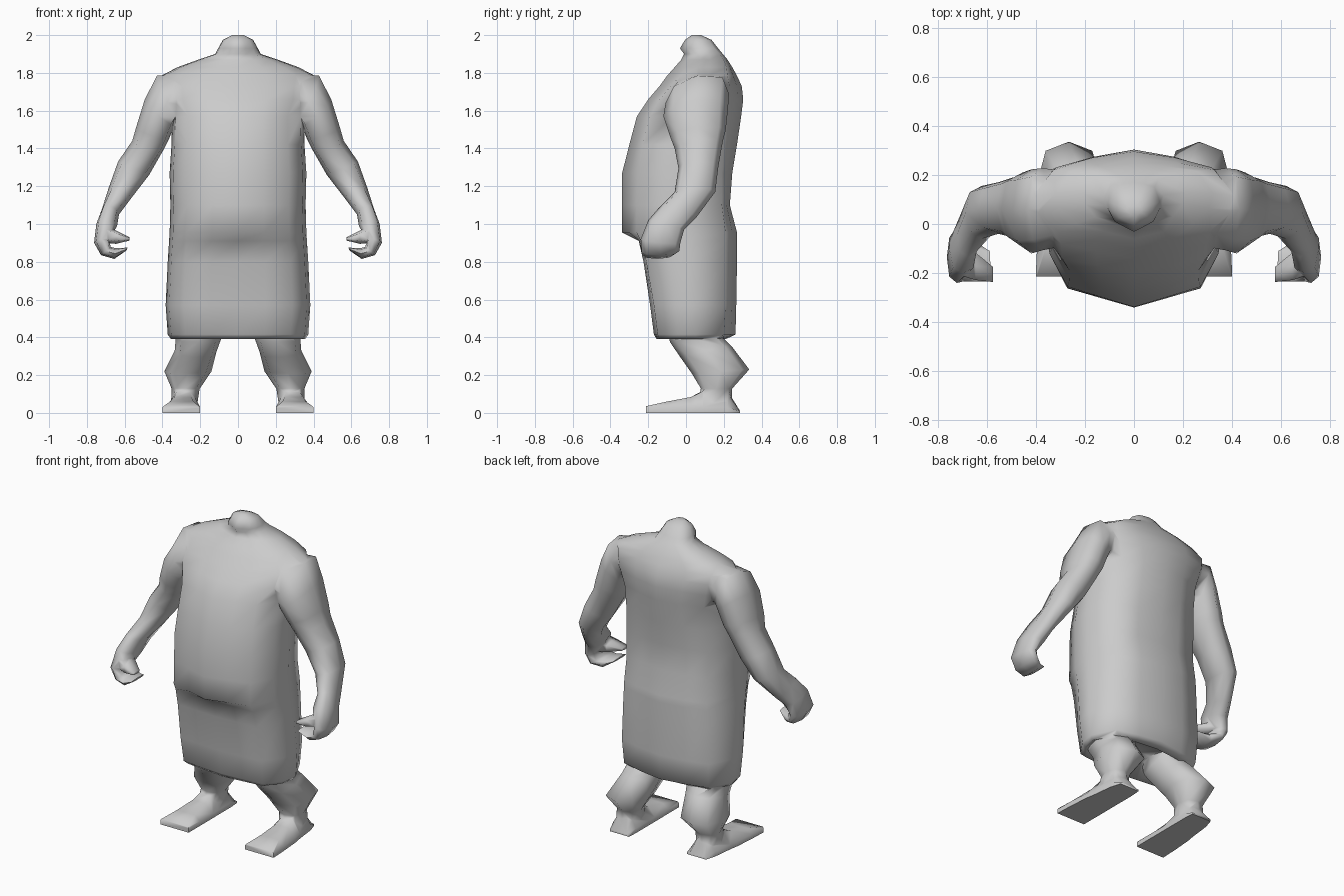
import bpy, bmesh, math
from mathutils import Vector

skin = bpy.data.materials.new("light grey")
skin.diffuse_color = (0.6, 0.6, 0.6, 1)


def loft(name, rings, mirror=True):
    """Skin a list of equal-length closed rings and cap both ends."""
    bm = bmesh.new()
    loops = [[bm.verts.new(p) for p in r] for r in rings]
    n = len(loops[0])
    for a, b in zip(loops, loops[1:]):
        for i in range(n):
            j = (i + 1) % n
            bm.faces.new((a[i], a[j], b[j], b[i]))
    bm.faces.new(loops[0][::-1])
    bm.faces.new(loops[-1])
    bmesh.ops.recalc_face_normals(bm, faces=bm.faces)
    mesh = bpy.data.meshes.new(name)
    bm.to_mesh(mesh)
    bm.free()
    mesh.materials.append(skin)
    ob = bpy.data.objects.new(name, mesh)
    bpy.context.collection.objects.link(ob)
    activate(ob)
    if mirror:
        mod = ob.modifiers.new("mirror", 'MIRROR')
        mod.use_mirror_merge = False
        bpy.ops.object.modifier_apply(modifier="mirror")
    return ob


def activate(ob):
    bpy.ops.object.select_all(action='DESELECT')
    ob.select_set(True)
    bpy.context.view_layer.objects.active = ob


def torso_ring(z, w, yf, yfs, ybs, yb):
    """Front centre, front corner, side, back corner and back centre, mirrored."""
    half = [(0.38 * w, yf + (yfs - yf) * 0.5), (0.75 * w, yfs),
            (0.95 * w, yfs + (ybs - yfs) * 0.3), (w, yfs + (ybs - yfs) * 0.58),
            (0.8 * w, ybs), (0.42 * w, yb + (ybs - yb) * 0.4)]
    pts = [(0, yf)] + half + [(0, yb)] + [(-x, y) for x, y in reversed(half)]
    return [(x, y, z) for x, y in pts]


def limb_ring(inner, outer, front, back, n=8, power=0.8):
    """Boxy oval from inner/outer points (x, z) and front/back points (y, z)."""
    c = Vector(((inner[0] + outer[0]) / 2, (front[0] + back[0]) / 2,
                (inner[1] + outer[1]) / 2))
    u = Vector(((outer[0] - inner[0]) / 2, 0, (outer[1] - inner[1]) / 2))
    v = Vector((0, (back[0] - front[0]) / 2, (back[1] - front[1]) / 2))

    def soft(s):
        return math.copysign(abs(s) ** power, s) if abs(s) > 1e-6 else 0.0
    return [c + u * soft(math.cos(t)) + v * soft(math.sin(t))
            for t in (2 * math.pi * i / n for i in range(n))]


# Body: skirt, overhanging belly, chest, sloping shoulders, neck
# z, half width, front centre, front corner, back corner, back centre
torso = [
    (0.45, 0.22, -0.04, -0.02, 0.14, 0.16),
    (0.39, 0.355, -0.155, -0.125, 0.17, 0.21),
    (0.415, 0.372, -0.17, -0.15, 0.20, 0.262),
    (0.57, 0.383, -0.19, -0.17, 0.21, 0.266),
    (0.80, 0.372, -0.225, -0.21, 0.21, 0.27),
    (0.91, 0.365, -0.25, -0.24, 0.21, 0.27),
    (0.955, 0.362, -0.338, -0.262, 0.21, 0.27),
    (1.10, 0.358, -0.34, -0.262, 0.19, 0.232),
    (1.27, 0.362, -0.338, -0.255, 0.19, 0.245),
    (1.42, 0.352, -0.30, -0.23, 0.20, 0.27),
    (1.57, 0.35, -0.26, -0.19, 0.22, 0.292),
    (1.66, 0.39, -0.20, -0.14, 0.23, 0.303),
    (1.73, 0.41, -0.14, -0.08, 0.23, 0.295),
    (1.785, 0.41, -0.10, -0.03, 0.22, 0.27),
    (1.83, 0.32, -0.06, 0.0, 0.215, 0.245),
    (1.87, 0.21, -0.025, 0.03, 0.20, 0.22),
    (1.90, 0.12, -0.01, 0.03, 0.18, 0.195),
    (1.93, 0.105, -0.032, 0.01, 0.15, 0.17),
    (1.975, 0.08, -0.005, 0.025, 0.12, 0.135),
    (2.00, 0.03, 0.03, 0.04, 0.07, 0.08),
]
body = loft("body", [torso_ring(*r) for r in torso], mirror=False)

# Arms growing out of the shoulders, with curled palm and fingers
arm = [
    ((0.15, 1.60), (0.22, 1.80), (-0.04, 1.70), (0.19, 1.71)),
    ((0.32, 1.56), (0.43, 1.785), (-0.115, 1.64), (0.235, 1.69)),
    ((0.335, 1.53), (0.50, 1.66), (-0.12, 1.57), (0.23, 1.62)),
    ((0.365, 1.45), (0.54, 1.51), (-0.085, 1.47), (0.21, 1.50)),
    ((0.39, 1.40), (0.56, 1.44), (-0.06, 1.40), (0.195, 1.44)),
    ((0.47, 1.26), (0.635, 1.33), (-0.04, 1.29), (0.17, 1.29)),
    ((0.555, 1.15), (0.685, 1.19), (-0.06, 1.20), (0.155, 1.20)),
    ((0.63, 1.05), (0.72, 1.08), (-0.135, 1.10), (0.055, 1.04)),
    ((0.64, 0.99), (0.75, 1.00), (-0.20, 1.02), (-0.01, 0.97)),
    ((0.68, 0.92), (0.762, 0.90), (-0.24, 0.92), (-0.03, 0.90)),
    ((0.675, 0.878), (0.725, 0.835), (-0.235, 0.86), (-0.035, 0.86)),
    ((0.645, 0.872), (0.655, 0.815), (-0.235, 0.845), (-0.07, 0.845)),
    ((0.585, 0.875), (0.59, 0.86), (-0.235, 0.868), (-0.11, 0.868)),
]
arms = loft("arms", [limb_ring(*r) for r in arm])

# Thumbs reaching inward above the fingers
thumb = [
    ((0.70, 0.90), (0.70, 0.99), (-0.22, 0.945), (-0.06, 0.945)),
    ((0.645, 0.895), (0.645, 0.965), (-0.235, 0.93), (-0.11, 0.93)),
    ((0.575, 0.912), (0.575, 0.93), (-0.24, 0.92), (-0.17, 0.92)),
]
thumbs = loft("thumbs", [limb_ring(*r, n=6) for r in thumb])

# Legs with bulging calves
leg = [
    ((0.08, 0.47), (0.34, 0.47), (-0.10, 0.47), (0.17, 0.47)),
    ((0.09, 0.39), (0.33, 0.39), (-0.085, 0.37), (0.19, 0.40)),
    ((0.115, 0.32), (0.335, 0.33), (-0.03, 0.29), (0.24, 0.35)),
    ((0.14, 0.22), (0.39, 0.22), (0.03, 0.21), (0.335, 0.23)),
    ((0.205, 0.125), (0.35, 0.125), (0.08, 0.125), (0.24, 0.125)),
    ((0.215, 0.05), (0.355, 0.05), (0.05, 0.07), (0.25, 0.05)),
]
legs = loft("legs", [limb_ring(*r) for r in leg])


# Flat wedge feet: y, inner x, outer x, top z, top inset
def foot_ring(y, x0, x1, z, inset):
    edge = min(z * 0.8, 0.03)
    return [(x0, y, 0), (x1, y, 0), (x1, y, edge),
            (x1 - inset, y, z), (x0 + inset, y, z), (x0, y, edge)]


foot = [
    (-0.213, 0.20, 0.40, 0.035, 0.005),
    (-0.10, 0.20, 0.395, 0.06, 0.035),
    (0.03, 0.20, 0.385, 0.088, 0.045),
    (0.09, 0.20, 0.375, 0.115, 0.05),
    (0.22, 0.20, 0.36, 0.11, 0.05),
    (0.285, 0.205, 0.34, 0.012, 0.02),
]
feet = loft("feet", [foot_ring(*r) for r in foot])

# Fuse everything into one continuous skin
for part in (arms, thumbs, legs, feet):
    activate(body)
    mod = body.modifiers.new("fuse", 'BOOLEAN')
    mod.operation = 'UNION'
    mod.solver = 'EXACT'
    mod.object = part
    bpy.ops.object.modifier_apply(modifier="fuse")
    bpy.data.objects.remove(part)

# Soften the shoulder and ankle joins
bm = bmesh.new()
bm.from_mesh(body.data)
bmesh.ops.remove_doubles(bm, verts=bm.verts, dist=0.006)
joins = [v for v in bm.verts if (abs(v.co.x) > 0.3 and 1.6 < v.co.z < 1.76)
         or 0.06 < v.co.z < 0.14]
bmesh.ops.smooth_vert(bm, verts=joins, factor=0.3, use_axis_x=True,
                      use_axis_y=True, use_axis_z=True)
bm.to_mesh(body.data)
bm.free()
activate(body)
bpy.ops.object.shade_smooth_by_angle(angle=math.radians(85))
